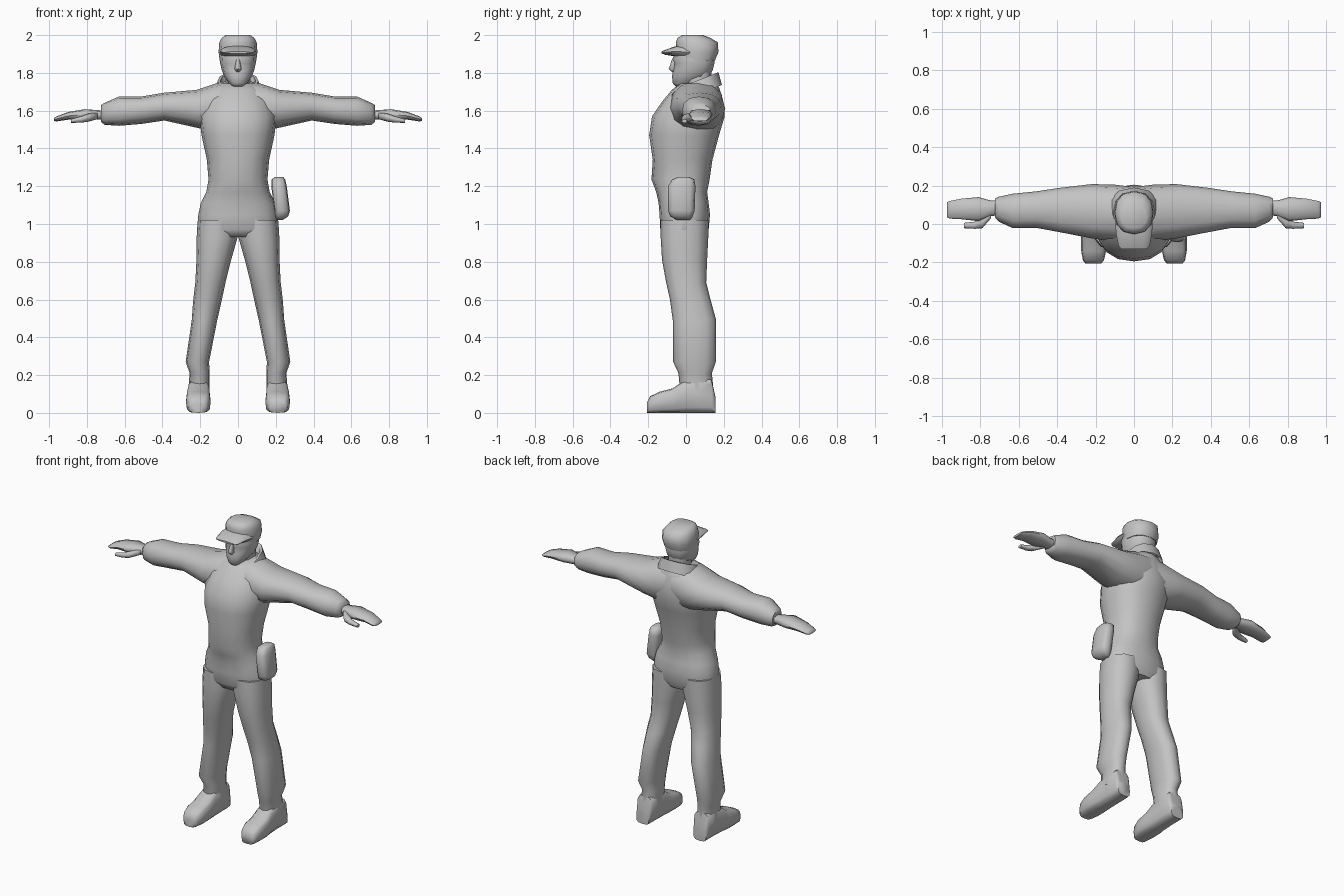
import bpy, bmesh, math

grey = bpy.data.materials.new("plain grey")
grey.diffuse_color = (0.55, 0.55, 0.55, 1)

def loft(name, axis, sections, sides=12, power=2.3, mirror=False, slant=0.0, caps=True):
    """Skin rounded sections (t, a0, a1, b0, b1) along an axis.
    axis z: a=x b=y;  axis x: a=y b=z;  axis y: a=x b=z."""
    bm = bmesh.new()
    rings = []
    for t, a0, a1, b0, b1 in sections:
        ring = []
        for i in range(sides):
            ang = 2 * math.pi * i / sides
            c, s = math.cos(ang), math.sin(ang)
            c = math.copysign(abs(c) ** (2 / power), c)
            s = math.copysign(abs(s) ** (2 / power), s)
            a = (a0 + a1) / 2 + c * (a1 - a0) / 2
            b = (b0 + b1) / 2 + s * (b1 - b0) / 2
            co = {"z": (a, b, t + slant * b), "x": (t, a, b), "y": (a, t, b)}[axis]
            ring.append(bm.verts.new(co))
        rings.append(ring)
    for lo, hi in zip(rings, rings[1:]):
        for i in range(sides):
            j = (i + 1) % sides
            bm.faces.new((lo[i], lo[j], hi[j], hi[i]))
    if caps:
        bm.faces.new(rings[0])
        bm.faces.new(rings[-1])
    bmesh.ops.recalc_face_normals(bm, faces=bm.faces)
    me = bpy.data.meshes.new(name)
    bm.to_mesh(me)
    bm.free()
    me.materials.append(grey)
    ob = bpy.data.objects.new(name, me)
    bpy.context.collection.objects.link(ob)
    bpy.ops.object.select_all(action='DESELECT')
    ob.select_set(True)
    bpy.context.view_layer.objects.active = ob
    bpy.ops.object.shade_smooth_by_angle(angle=math.radians(60))
    if mirror:
        ob.modifiers.new("mirror", 'MIRROR').use_axis = (True, False, False)
    return ob

def sym(rows):
    """Expand (t, half width, b0, b1) into sections centred on x = 0."""
    return [(t, -w, w, b0, b1) for t, w, b0, b1 in rows]

# jacket and hips
loft("torso", "z", sym([
    (0.93, 0.20, -0.11, 0.10), (0.97, 0.217, -0.136, 0.12), (1.05, 0.21, -0.14, 0.127),
    (1.11, 0.197, -0.145, 0.12), (1.17, 0.168, -0.158, 0.112), (1.235, 0.156, -0.183, 0.125),
    (1.34, 0.165, -0.176, 0.14), (1.47, 0.193, -0.195, 0.175), (1.57, 0.205, -0.18, 0.205),
    (1.65, 0.18, -0.125, 0.195), (1.71, 0.145, -0.075, 0.18), (1.745, 0.10, -0.03, 0.165)]),
    sides=16)

# trouser legs down to the ankles
loft("leg", "z", [
    (0.10, 0.150, 0.265, -0.03, 0.148), (0.21, 0.150, 0.256, -0.04, 0.137),
    (0.27, 0.153, 0.277, -0.068, 0.158), (0.49, 0.110, 0.245, -0.07, 0.16),
    (0.60, 0.085, 0.237, -0.085, 0.13), (0.69, 0.066, 0.226, -0.105, 0.107),
    (0.81, 0.036, 0.220, -0.127, 0.112), (0.93, 0.002, 0.219, -0.134, 0.118),
    (1.02, 0.0, 0.212, -0.134, 0.12)], mirror=True)

# shoes with flat soles
loft("shoe", "y", [
    (-0.207, 0.172, 0.252, 0, 0.055), (-0.19, 0.157, 0.266, 0, 0.088),
    (-0.14, 0.145, 0.275, 0, 0.112), (-0.07, 0.145, 0.275, 0, 0.13),
    (-0.02, 0.148, 0.268, 0, 0.165), (0.06, 0.150, 0.263, 0, 0.19),
    (0.135, 0.152, 0.262, 0, 0.18), (0.155, 0.162, 0.255, 0, 0.09)],
    power=3.6, mirror=True)

# sleeves
loft("sleeve", "x", [
    (0.02, -0.05, 0.195, 1.50, 1.76), (0.10, -0.09, 0.205, 1.48, 1.75),
    (0.22, -0.075, 0.208, 1.51, 1.71), (0.39, -0.042, 0.188, 1.548, 1.695),
    (0.51, -0.02, 0.17, 1.53, 1.675), (0.63, -0.022, 0.158, 1.52, 1.675),
    (0.705, 0.012, 0.142, 1.525, 1.642), (0.725, 0.035, 0.133, 1.54, 1.63)], mirror=True)

# hands: palm with fingers, and thumb
loft("hand", "x", [
    (0.70, 0.045, 0.122, 1.555, 1.60), (0.745, 0.042, 0.122, 1.552, 1.603),
    (0.81, 0.015, 0.14, 1.552, 1.608), (0.90, 0.025, 0.132, 1.552, 1.593),
    (0.96, 0.028, 0.12, 1.543, 1.57), (0.975, 0.035, 0.113, 1.545, 1.56)],
    sides=8, power=3, mirror=True)
loft("thumb", "x", [
    (0.745, 0.03, 0.08, 1.555, 1.59), (0.79, -0.022, 0.04, 1.542, 1.585),
    (0.83, -0.025, 0.012, 1.537, 1.57), (0.885, -0.022, 0.006, 1.535, 1.555)],
    sides=8, mirror=True)

# standing collar, lower at the front
loft("collar", "z", sym([
    (1.66, 0.14, -0.085, 0.19), (1.735, 0.108, -0.06, 0.172),
    (1.735, 0.094, -0.045, 0.158), (1.66, 0.08, -0.03, 0.145)]), slant=0.4, caps=False)

# neck and head
loft("neck", "z", sym([(1.66, 0.065, -0.005, 0.13), (1.82, 0.068, -0.005, 0.135)]))
loft("head", "z", sym([
    (1.728, 0.030, -0.055, 0.0), (1.745, 0.047, -0.07, 0.05), (1.78, 0.073, -0.074, 0.12),
    (1.815, 0.086, -0.069, 0.142), (1.85, 0.094, -0.062, 0.15), (1.875, 0.095, -0.072, 0.15),
    (1.92, 0.092, -0.05, 0.15)]))
loft("nose", "z", sym([
    (1.806, 0.010, -0.075, -0.05), (1.82, 0.019, -0.092, -0.045),
    (1.87, 0.009, -0.075, -0.05)]), sides=8)

# cap and its peak
loft("cap", "z", sym([
    (1.865, 0.097, -0.04, 0.153), (1.91, 0.103, -0.053, 0.172), (1.962, 0.099, -0.053, 0.168),
    (1.985, 0.086, -0.045, 0.13), (2.0, 0.066, -0.02, 0.09)]))
loft("cap_peak", "y", sym([
    (-0.13, 0.068, 1.903, 1.913), (-0.11, 0.082, 1.896, 1.922),
    (-0.05, 0.094, 1.886, 1.943), (0.02, 0.098, 1.87, 1.945)]))

# hip pouch
loft("hip_pouch", "z", [
    (1.02, 0.205, 0.235, -0.045, 0.02), (1.04, 0.195, 0.265, -0.083, 0.035),
    (1.07, 0.193, 0.275, -0.095, 0.046), (1.20, 0.176, 0.258, -0.095, 0.05),
    (1.235, 0.178, 0.25, -0.075, 0.045), (1.248, 0.195, 0.24, -0.045, 0.02)],
    sides=12, power=3)
